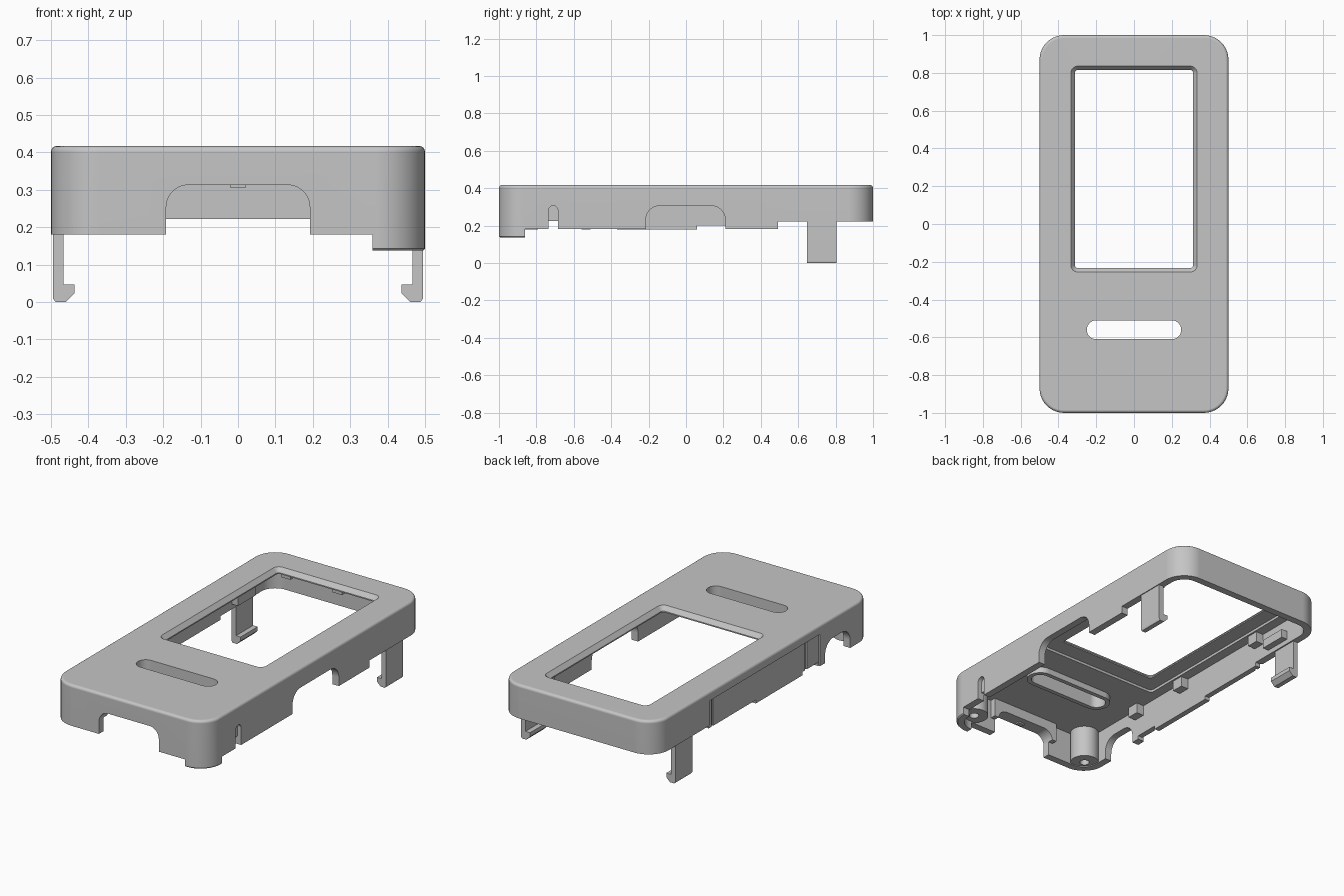
import bpy, bmesh, math

cube = bpy.data.objects.get("Cube")
if cube:
    bpy.data.objects.remove(cube, do_unlink=True)

grey = bpy.data.materials.new("matte grey plastic")
grey.use_nodes = True
grey.diffuse_color = (0.56, 0.56, 0.56, 1)
grey.node_tree.nodes["Principled BSDF"].inputs["Base Color"].default_value = (0.56, 0.56, 0.56, 1)


def rounded(a0, a1, b0, b1, r, n=10):
    """Outline of a rounded rectangle, counter-clockwise."""
    pts = []
    corners = ((a1 - r, b1 - r), (a0 + r, b1 - r), (a0 + r, b0 + r), (a1 - r, b0 + r))
    for k, (ca, cb) in enumerate(corners):
        for i in range(n + 1):
            t = math.pi / 2 * (k + i / n)
            pts.append((ca + r * math.cos(t), cb + r * math.sin(t)))
    return pts


def loft(name, rings):
    """Closed solid through matching rings of 3D points."""
    bm = bmesh.new()
    vs = [[bm.verts.new(p) for p in ring] for ring in rings]
    n = len(vs[0])
    bm.faces.new(vs[0])
    bm.faces.new(vs[-1])
    for low, high in zip(vs, vs[1:]):
        for i in range(n):
            j = (i + 1) % n
            bm.faces.new((low[i], low[j], high[j], high[i]))
    bmesh.ops.remove_doubles(bm, verts=bm.verts, dist=1e-5)
    bmesh.ops.recalc_face_normals(bm, faces=bm.faces)
    mesh = bpy.data.meshes.new(name)
    bm.to_mesh(mesh)
    bm.free()
    mesh.materials.append(grey)
    obj = bpy.data.objects.new(name, mesh)
    bpy.context.collection.objects.link(obj)
    return obj


def prism(name, outline, axis, start, end):
    """Extrude an outline along x, y or z."""
    place = {"x": lambda a, b, c: (c, a, b),
             "y": lambda a, b, c: (a, c, b),
             "z": lambda a, b, c: (a, b, c)}[axis]
    return loft(name, [[place(a, b, c) for a, b in outline] for c in (start, end)])


def box(name, x0, x1, y0, y1, z0, z1):
    return prism(name, [(x0, y0), (x1, y0), (x1, y1), (x0, y1)], "z", z0, z1)


def disc(cx, cy, r, n=32):
    return [(cx + r * math.cos(math.tau * i / n), cy + r * math.sin(math.tau * i / n)) for i in range(n)]


def combine(target, tool, operation="DIFFERENCE"):
    tool.hide_render = True
    mod = target.modifiers.new("cut", "BOOLEAN")
    mod.operation = operation
    mod.solver = "EXACT"
    mod.object = tool
    bpy.context.view_layer.objects.active = target
    bpy.ops.object.modifier_apply(modifier=mod.name)
    bpy.data.objects.remove(tool, do_unlink=True)


def finish(obj):
    """Smooth the curves while large faces stay flat."""
    bpy.ops.object.select_all(action="DESELECT")
    obj.select_set(True)
    bpy.context.view_layer.objects.active = obj
    bpy.ops.object.shade_smooth_by_angle(angle=math.radians(35))
    mod = obj.modifiers.new("flat_faces", "WEIGHTED_NORMAL")
    mod.keep_sharp = True


def slab_ring(inset, z, r=0.13):
    return [(a, b, z) for a, b in rounded(inset - 0.5, 0.5 - inset, inset - 1, 1 - inset, r - inset)]


# Outer shell with softened top rim
TOP, BASE, FOOT = 0.417, 0.18, 0.137
bevel = 0.016
rings = [slab_ring(0.006, FOOT), slab_ring(0, FOOT + 0.006)]
for i in range(5):
    t = math.pi / 2 * i / 4
    rings.append(slab_ring(bevel * (1 - math.cos(t)), TOP - bevel * (1 - math.sin(t))))
shell = loft("cover_shell", rings)

# Hollow inside
combine(shell, loft("cavity", [slab_ring(0.042, 0), slab_ring(0.042, 0.37)]))
combine(shell, prism("screen_recess", rounded(-0.4, 0.4, -0.33, 0.89, 0.02), "z", 0.3, 0.385))

# Corner screw bosses, thicker front wall and speaker collar
bosses = ((0.39, -0.9), (-0.404, -0.904))
for x, y in bosses:
    combine(shell, prism("boss", disc(x, y, 0.078), "z", 0.185, 0.39), "UNION")
combine(shell, box("front_rib", -0.22, 0.22, -0.97, -0.925, 0.26, 0.39), "UNION")
combine(shell, prism("collar", rounded(-0.275, 0.275, -0.635, -0.485, 0.0749), "z", 0.335, 0.39), "UNION")

# Lower edge levels, leaving the foot at one front corner
combine(shell, box("trim", -0.6, 0.36, -1.1, 1.1, 0, BASE))
combine(shell, box("trim", 0.35, 0.6, -0.86, 1.1, 0, BASE + 0.0005))
combine(shell, box("trim", -0.6, 0.6, 0.492, 1.1, 0, 0.222))
combine(shell, box("trim", -0.6, -0.4, 0.06, 0.5, 0, 0.2))
combine(shell, box("trim", -0.6, -0.4, -0.51, -0.37, 0, 0.2))

# Boss screw holes
for x, y in bosses:
    combine(shell, prism("screw_hole", disc(x, y, 0.026), "z", 0.1, 0.33))

# Screen window with chamfered edge
combine(shell, loft("window", [[(a, b, z) for a, b in rounded(-0.313 - g, 0.313 + g, -0.233 - g, 0.815 + g, 0.015 + g)]
                               for g, z in ((0, 0.3), (0, 0.392), (0.021, TOP), (0.021, 0.5))]))

# Speaker slot
combine(shell, prism("slot", rounded(-0.25, 0.25, -0.61, -0.51, 0.0499), "z", 0.3, 0.5))

# Arched openings in the walls
combine(shell, prism("front_arch", rounded(-0.192, 0.192, 0, 0.313, 0.06), "y", -1.1, -0.88))
combine(shell, prism("side_arch", rounded(-0.215, 0.21, 0, 0.306, 0.075), "x", 0.43, 0.6))
combine(shell, prism("small_arch", rounded(-0.79, -0.56, 0, 0.3, 0.075), "x", -0.6, -0.43))

# Narrow side notch, blind above its lower end
combine(shell, prism("side_notch", rounded(-0.735, -0.685, 0, 0.306, 0.0249), "x", 0.475, 0.6))
combine(shell, box("notch_opening", 0.43, 0.49, -0.735, -0.685, 0, 0.225))

# Shallow recessed panel with a seam near each end
combine(shell, box("side_panel", -0.6, -0.49, -0.515, 0.5, 0.1, 0.365))
for y in (-0.4, 0.46):
    combine(shell, box("panel_seam", -0.6, -0.482, y - 0.008, y + 0.008, 0.1, 0.36))
finish(shell)

# Hooked snap clips with a support block behind each
hook = [(0.495, 0.01), (0.488, 0), (0.461, 0), (0.437, 0.024), (0.437, 0.047),
        (0.466, 0.047), (0.466, 0.33), (0.495, 0.33)]
for side, label in ((1, "left"), (-1, "right")):
    clip = prism(label + "_snap_clip", [(side * x, z) for x, z in hook], "y", 0.648, 0.805)
    finish(clip)
    xs = sorted((side * 0.42, side * 0.47))
    finish(box(label + "_clip_support", xs[0], xs[1], 0.6, 0.76, 0.25, 0.3))

# Small retaining tabs along the inner walls
for side, label, spots in ((1, "left", (-0.3, 0.34)), (-1, "right", (-0.5, -0.12, 0.52))):
    for y in spots:
        xs = sorted((side * 0.41, side * 0.47))
        finish(box(label + "_retaining_tab", xs[0], xs[1], y - 0.035, y + 0.035, 0.31, 0.38))
for x in (-0.33, 0.0):
    finish(box("back_retaining_tab", x - 0.03, x + 0.03, 0.91, 0.97, 0.315, 0.375))
finish(box("front_tab", -0.02, 0.02, -0.985, -0.96, 0.305, 0.33))
